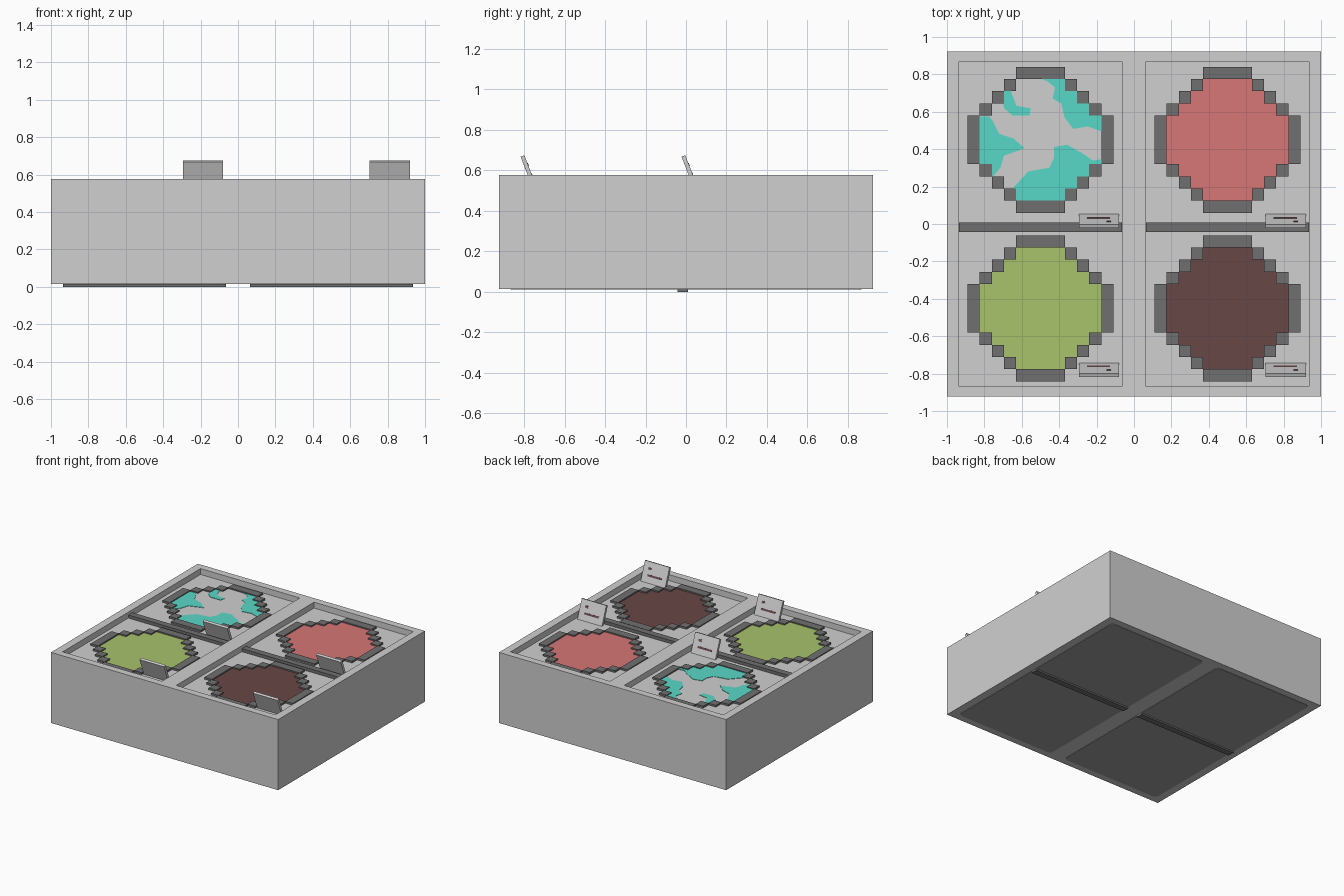
import bpy, bmesh, math
from mathutils import Matrix, Vector

if "Cube" in bpy.data.objects:
    bpy.data.objects.remove(bpy.data.objects["Cube"], do_unlink=True)


def material(name, rgb):
    lin = [(c / 255 / 12.92) if c < 11 else ((c / 255 + 0.055) / 1.055) ** 2.4 for c in rgb]
    m = bpy.data.materials.new(name)
    m.use_nodes = True
    m.diffuse_color = (*lin, 1)
    m.node_tree.nodes["Principled BSDF"].inputs["Base Color"].default_value = (*lin, 1)
    return m


LIGHT = material("light_grey", (208, 208, 208))
MID = material("mid_grey", (160, 160, 160))
DARK = material("dark_grey", (112, 112, 112))
TEAL = material("teal", (88, 217, 200))
RED = material("soft_red", (215, 118, 118))
GREEN = material("leaf_green", (168, 195, 107))
BROWN = material("dark_brown", (105, 71, 71))


def finish(name, bm, mat):
    bmesh.ops.recalc_face_normals(bm, faces=bm.faces)
    me = bpy.data.meshes.new(name)
    bm.to_mesh(me)
    bm.free()
    me.materials.append(mat)
    ob = bpy.data.objects.new(name, me)
    bpy.context.collection.objects.link(ob)
    return ob


def add_box(bm, lo, hi, frame=Matrix()):
    lo, hi = Vector(lo), Vector(hi)
    m = frame @ Matrix.Translation((lo + hi) / 2) @ Matrix.Diagonal((*(hi - lo), 1))
    bmesh.ops.create_cube(bm, size=1, matrix=m)


def add_plate(bm, points, z0, z1):
    face = bm.faces.new([bm.verts.new((x, y, z0)) for x, y in points])
    top = bmesh.ops.extrude_face_region(bm, geom=[face], use_keep_orig=True)["geom"]
    bmesh.ops.translate(bm, vec=(0, 0, z1 - z0),
                        verts=[g for g in top if isinstance(g, bmesh.types.BMVert)])


BASE, RIM, FLOOR = 0.015, 0.577, 0.53
HX, HY = 1.0, 0.923
X_IN, X_OUT, Y_OUT = 0.0625, 0.937, 0.867

# Body block with two long shallow trays sunk into the top
bm = bmesh.new()
add_box(bm, (-HX, -HY, BASE), (HX, HY, RIM))
cuts = [((x, 0, 0), (1, 0, 0)) for x in (-X_OUT, -X_IN, X_IN, X_OUT)]
cuts += [((0, y, 0), (0, 1, 0)) for y in (-Y_OUT, Y_OUT)]
for co, no in cuts:
    bmesh.ops.bisect_plane(bm, geom=bm.verts[:] + bm.edges[:] + bm.faces[:],
                           plane_co=co, plane_no=no)
trays = []
for f in bm.faces:
    c = f.calc_center_median()
    if c.z > RIM - 1e-4 and abs(c.y) < 0.1 and 0.2 < abs(c.x) < 0.8:
        trays.append(f)
sunk = bmesh.ops.extrude_discrete_faces(bm, faces=trays)["faces"]
bmesh.ops.translate(bm, vec=(0, 0, FLOOR - RIM), verts=list({v for f in sunk for v in f.verts}))
finish("body", bm, LIGHT)

# Divider bars, and rounded panels on the underside
for side, sx in (("left", 1), ("right", -1)):
    bm = bmesh.new()
    add_box(bm, (sx * 0.5 - 0.435, -0.042, 0.0), (sx * 0.5 + 0.435, 0.009, 0.555))
    finish(f"{side}_divider", bm, DARK)

    r = 0.03
    outline = []
    for i, (ax, ay) in enumerate(((1, 1), (-1, 1), (-1, -1), (1, -1))):
        cx, cy = sx * 0.5 + ax * (0.435 - r), ay * (Y_OUT - r)
        for k in range(5):
            a = math.radians(90 * i + 22.5 * k)
            outline.append((cx + r * math.cos(a), cy + r * math.sin(a)))
    bm = bmesh.new()
    add_plate(bm, outline, BASE - 0.003, BASE + 0.002)
    finish(f"{side}_bottom_panel", bm, MID)

# Stepped rings with coloured pools inside; positions counted in square cells
CELL = 0.065
RING = [(x, y) for x in range(-6, 6) for y in range(-6, 6)
        if (x in (-6, 5) and -2 <= y <= 1) or (y in (-6, 5) and -2 <= x <= 1)
        or (max(x, -x - 1) + max(y, -y - 1) == 6 and 2 <= max(x, -x - 1) <= 4)]
POOL = [(-2, 5), (2, 5), (5, 2), (5, -2), (2, -5), (-2, -5), (-5, -2), (-5, 2)]

POOLS = {"back_right": (-0.5, 0.45, LIGHT), "back_left": (0.5, 0.45, RED),
         "front_right": (-0.5, -0.451, GREEN), "front_left": (0.5, -0.451, BROWN)}
for name, (cx, cy, mat) in POOLS.items():
    bm = bmesh.new()
    for x, y in RING:
        add_box(bm, (cx + x * CELL, cy + y * CELL, FLOOR - 0.005),
                (cx + (x + 1) * CELL, cy + (y + 1) * CELL, FLOOR + 0.015))
    finish(f"{name}_ring", bm, DARK)
    bm = bmesh.new()
    add_plate(bm, [(cx + x * CELL, cy + y * CELL) for x, y in POOL], FLOOR - 0.004, FLOOR + 0.005)
    finish(f"{name}_pool", bm, mat)

# Teal patches leaving a pale swirl between them
PATCHES = [
    [(-5, 1.9), (-4.2, 1.9), (-3.9, 1.5), (-3.4, 0.5), (-2.2, 0.1), (-1.3, -0.7),
     (-3.0, -1.3), (-3.3, -2.3), (-3.95, -3.05), (-5, -2)],
    [(-3.2, 3.8), (-2.6, 4.4), (-2.2, 3.4), (-2.0, 2.8), (-0.8, 2.6), (-0.9, 2.0),
     (-2.3, 2.0), (-3.0, 2.6)],
    [(0.1, 5), (2, 5), (5, 2), (5, 0.7), (3.9, 1.1), (2.7, 0.9), (2.0, 1.8),
     (1.7, 3.0), (1.0, 3.4), (1.2, 4.3), (0.6, 4.8)],
    [(1.1, -0.6), (2.2, -0.4), (3.6, -1.2), (4.3, -1.7), (5, -1.6), (5, -2), (2, -5),
     (-2, -5), (-2.2, -3.9), (-1.0, -2.6), (0.7, -2.3), (1.1, -1.5)],
]
cx, cy, _ = POOLS["back_right"]
bm = bmesh.new()
for patch in PATCHES:
    add_plate(bm, [(cx + x * CELL, cy + y * CELL) for x, y in patch], FLOOR + 0.002, FLOOR + 0.008)
finish("teal_patches", bm, TEAL)

# Small signs leaning forward, with painted marks on their backs
TILT, LENGTH = math.radians(21), 0.163
for sx in (-0.187, 0.812):
    for sy in (0.055, -0.74):
        tag = ("left" if sx > 0 else "right") if sy > 0 else ("front_left" if sx > 0 else "front_right")
        frame = Matrix.Translation((sx, sy, FLOOR - 0.007)) @ Matrix.Rotation(TILT, 4, "X")
        bm = bmesh.new()
        add_box(bm, (-0.108, -0.02, 0), (0.108, 0, LENGTH), frame)
        finish(f"{tag}_sign", bm, LIGHT)
        bm = bmesh.new()
        add_box(bm, (-0.065, -0.001, 0.055), (0.06, 0.002, 0.07), frame)
        add_box(bm, (0.04, -0.001, 0.105), (0.065, 0.002, 0.122), frame)
        finish(f"{tag}_sign_marks", bm, BROWN)
